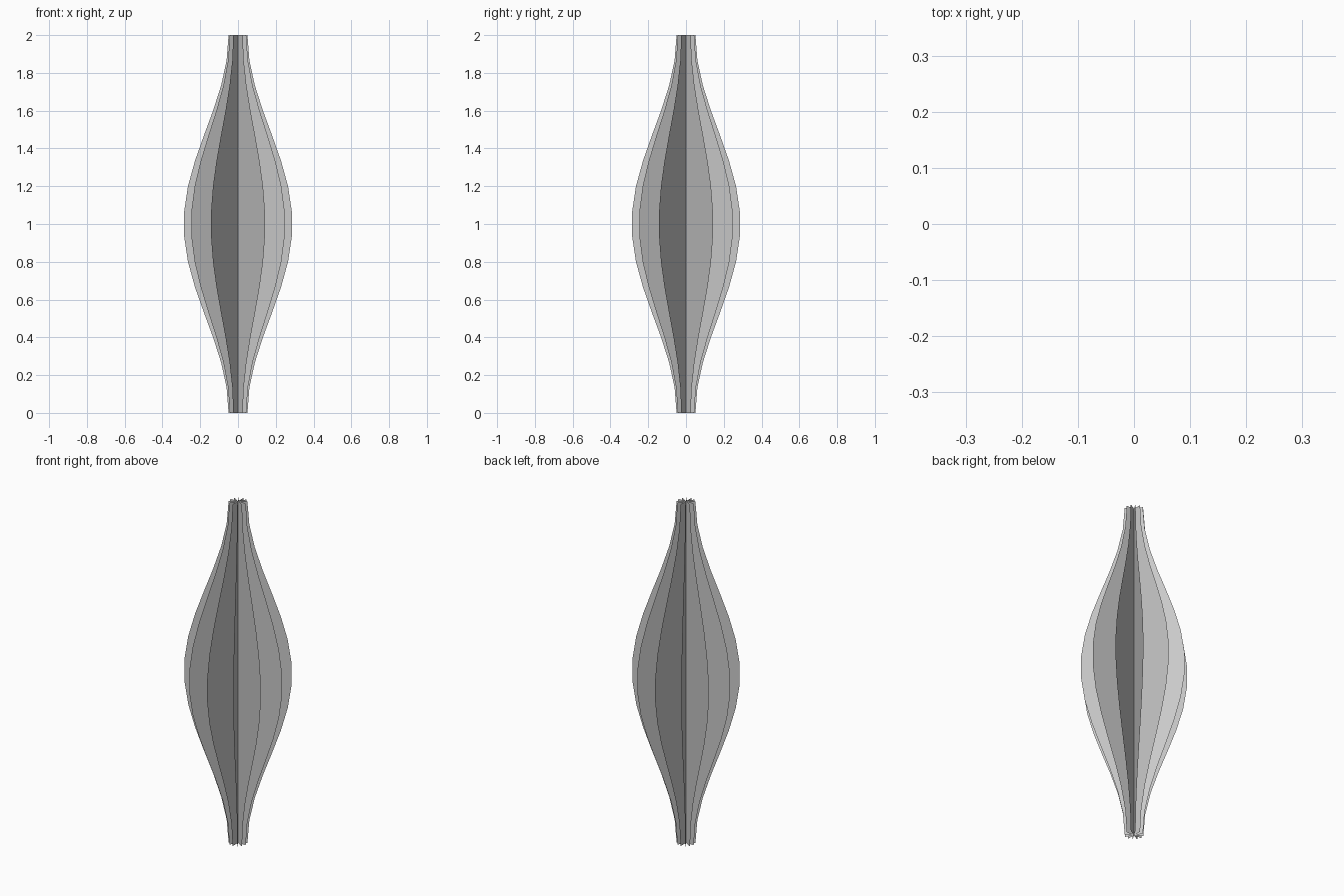
import bpy
import bmesh
from math import sin, cos, pi

if "Cube" in bpy.data.objects:
    bpy.data.objects.remove(bpy.data.objects["Cube"])

FINS = 12       # half blades around the axis
SEGMENTS = 15   # steps along the height
HEIGHT = 2.0

# Spindle outline: narrow at both ends, widest halfway up
profile = []
for i in range(SEGMENTS + 1):
    t = i / SEGMENTS
    profile.append((0.05 + 0.2375 * sin(pi * t) ** 2, HEIGHT * t))

bm = bmesh.new()

# Shared central axis of the blades
axis = [bm.verts.new((0, 0, z)) for r, z in profile]

# Paper-thin vertical blades fanned around the axis
for k in range(FINS):
    a = 2 * pi * k / FINS
    rim = [bm.verts.new((r * cos(a), r * sin(a), z)) for r, z in profile]
    for i in range(SEGMENTS):
        bm.faces.new((axis[i], rim[i], rim[i + 1], axis[i + 1]))

mesh = bpy.data.meshes.new("radial_blades")
bm.to_mesh(mesh)
bm.free()
blades = bpy.data.objects.new("radial_blades", mesh)
bpy.context.collection.objects.link(blades)
